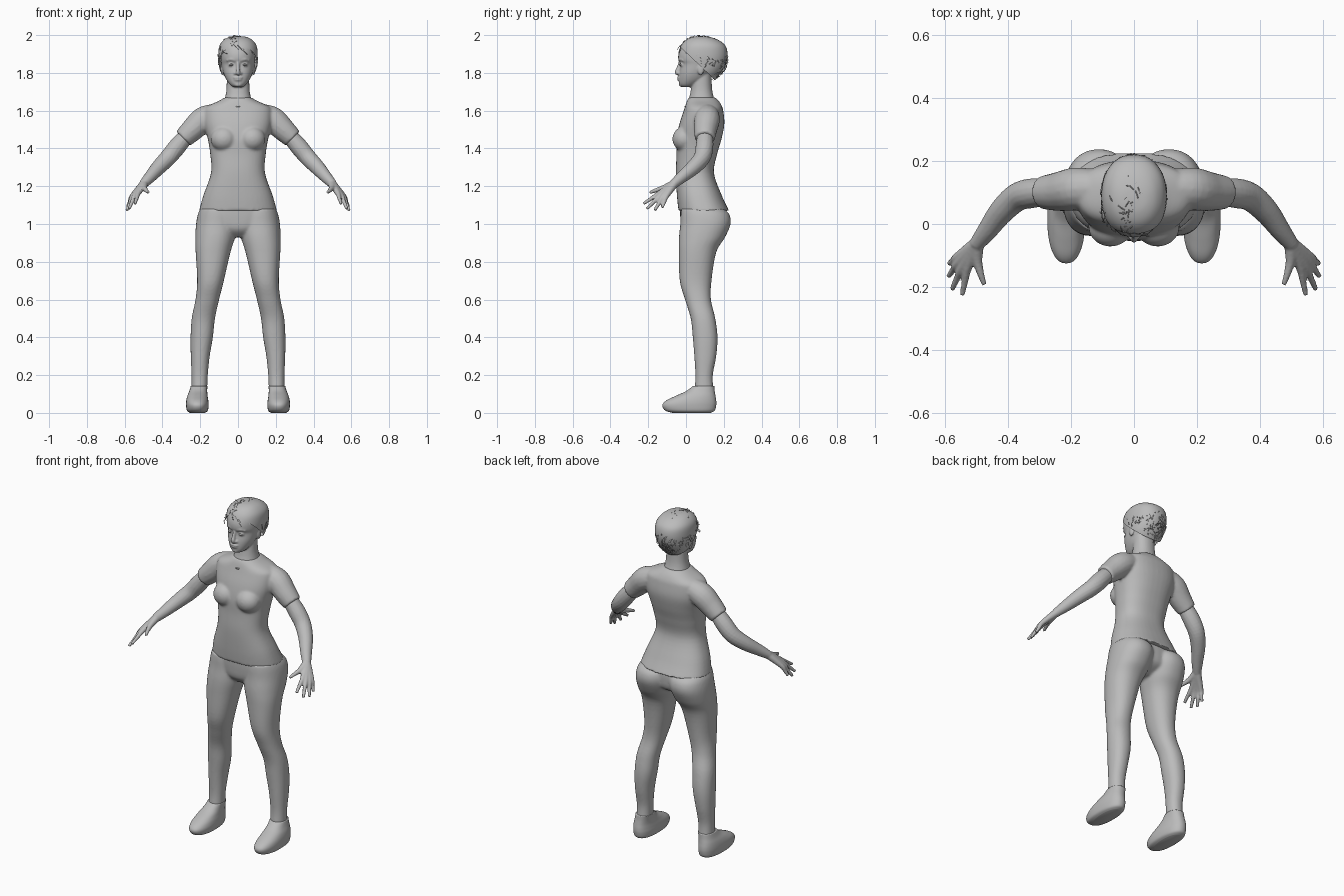
import bpy, bmesh, math, random
from mathutils import Vector, Matrix

cube = bpy.data.objects.get("Cube")
if cube:
    bpy.data.objects.remove(cube)

GREY = (0.5, 0.5, 0.5, 1)
mat = bpy.data.materials.new("plain_grey")
mat.use_nodes = True
mat.diffuse_color = GREY
mat.node_tree.nodes["Principled BSDF"].inputs["Base Color"].default_value = GREY


def refine(rows, steps=5):
    """Smooth curve through rows of numbers."""
    out = []
    for i in range(len(rows) - 1):
        a, b, c, d = (rows[min(max(i + k, 0), len(rows) - 1)] for k in (-1, 0, 1, 2))
        for s in range(steps):
            t = s / steps
            out.append([q + 0.5 * t * (r - p + t * (2*p - 5*q + 4*r - e + t * (3*(q - r) + e - p)))
                        for p, q, r, e in zip(a, b, c, d)])
    return out + [list(rows[-1])]


def skin(bm, rings):
    loops = [[bm.verts.new(p) for p in ring] for ring in rings]
    n = len(loops[0])
    for a, b in zip(loops, loops[1:]):
        for i in range(n):
            bm.faces.new((a[i], a[(i + 1) % n], b[(i + 1) % n], b[i]))
    bm.faces.new(loops[0][::-1])
    bm.faces.new(loops[-1])


def stack(bm, rows, side=1, power=2.2, n=40):
    """Loft of level rings, each given as z, x0, x1, y0, y1."""
    rings = []
    for z, x0, x1, y0, y1 in refine(rows):
        ring = []
        for i in range(n):
            a = math.tau * i / n
            c, s = math.cos(a), math.sin(a)
            u = math.copysign(abs(c) ** (2 / power), c)
            v = math.copysign(abs(s) ** (2 / power), s)
            ring.append((side * ((x0 + x1) + (x1 - x0) * u) / 2, ((y0 + y1) + (y1 - y0) * v) / 2, z))
        rings.append(ring)
    skin(bm, rings)


def tube(bm, rows, side=1, n=16):
    """Round limb along a path of x, y, z, radius."""
    pts = refine(rows)
    rings = []
    for i, (x, y, z, r) in enumerate(pts):
        a, b = pts[max(i - 1, 0)], pts[min(i + 1, len(pts) - 1)]
        d = Vector(b[:3]) - Vector(a[:3])
        q = d.to_track_quat('Z', 'Y')
        ring = []
        for k in range(n):
            t = math.tau * k / n
            p = Vector((x, y, z)) + q @ Vector((r * math.cos(t), r * math.sin(t), 0))
            ring.append((side * p.x, p.y, p.z))
        rings.append(ring)
    skin(bm, rings)


def ball(bm, centre, radii):
    m = Matrix.Translation(centre) @ Matrix.Diagonal((*radii, 1))
    bmesh.ops.create_uvsphere(bm, u_segments=24, v_segments=16, radius=1, matrix=m)


def finish(bm, name, voxel=0, smooth=4):
    bmesh.ops.recalc_face_normals(bm, faces=bm.faces)
    for f in bm.faces:
        f.smooth = True
    me = bpy.data.meshes.new(name)
    bm.to_mesh(me)
    bm.free()
    me.materials.append(mat)
    ob = bpy.data.objects.new(name, me)
    bpy.context.collection.objects.link(ob)
    if voxel:
        r = ob.modifiers.new("blend", 'REMESH')
        r.mode, r.voxel_size, r.use_smooth_shade = 'VOXEL', voxel, True
        s = ob.modifiers.new("soften", 'SMOOTH')
        s.factor, s.iterations = 0.5, smooth
    return ob


def sym(rows):
    return [(z, -w, w, y0, y1) for z, w, y0, y1 in rows]


# Shirt: torso, bust and short sleeves
bm = bmesh.new()
stack(bm, sym([(1.07, .206, -.04, .228), (1.15, .184, -.048, .19), (1.27, .143, -.054, .148),
               (1.37, .147, -.05, .165), (1.45, .16, -.05, .188), (1.53, .18, -.035, .203),
               (1.6, .18, -.012, .197), (1.625, .16, -.004, .19), (1.65, .105, .004, .175),
               (1.67, .07, .015, .155)]), power=2.4)
for s in (1, -1):
    ball(bm, (s * .075, -.008, 1.45), (.07, .064, .066))
    tube(bm, [(.1, .115, 1.585, .055), (.18, .112, 1.555, .068), (.24, .103, 1.5, .062),
              (.29, .1, 1.452, .053)], s)
finish(bm, "shirt", .007, 6)

# Trousers: hips and legs
bm = bmesh.new()
stack(bm, sym([(.93, .06, .02, .12), (.97, .15, -.02, .19), (1.03, .205, -.03, .205),
               (1.1, .192, -.032, .2)]))
for s in (1, -1):
    stack(bm, [(1.08, .02, .2, -.025, .2), (1.05, .005, .213, -.028, .23), (1.0, .003, .222, -.03, .236),
               (.93, .015, .226, -.037, .207), (.85, .04, .224, -.038, .16), (.7, .075, .216, -.033, .135),
               (.6, .1, .225, -.005, .132), (.5, .122, .245, .025, .155), (.4, .133, .251, .036, .167),
               (.3, .15, .25, .044, .16), (.2, .16, .246, .05, .142), (.125, .163, .246, .046, .145)], s)
finish(bm, "trousers", .007, 5)

# Shoes
for s, name in ((1, "left_shoe"), (-1, "right_shoe")):
    bm = bmesh.new()
    stack(bm, [(0, .175, .255, -.07, .13), (.012, .16, .27, -.11, .152), (.04, .155, .275, -.125, .16),
               (.065, .157, .274, -.105, .16), (.09, .161, .268, -.055, .156), (.115, .163, .258, .0, .152),
               (.142, .162, .25, .036, .15)], s, 2.3)
    finish(bm, name)

# Skin: head, neck, face, arms and hands
bm = bmesh.new()
stack(bm, sym([(1.725, .025, -.022, .03), (1.738, .042, -.035, .06), (1.765, .062, -.038, .105),
               (1.8, .077, -.036, .135), (1.845, .087, -.03, .175), (1.872, .091, -.041, .192),
               (1.91, .092, -.038, .2), (1.95, .085, -.018, .185), (1.978, .06, .015, .145),
               (1.988, .025, .05, .1)]))
stack(bm, sym([(1.62, .1, .03, .15), (1.65, .075, .014, .152), (1.69, .064, .022, .142),
               (1.73, .06, .028, .137), (1.8, .06, .035, .135)]))
tube(bm, [(0, -.03, 1.86, .008), (0, -.04, 1.83, .009), (0, -.048, 1.802, .012), (0, -.042, 1.792, .006)])
ball(bm, (0, -.036, 1.775), (.024, .011, .006))
ball(bm, (0, -.035, 1.763), (.021, .011, .006))
ball(bm, (0, -.024, 1.738), (.022, .014, .012))
for s in (1, -1):
    ball(bm, (s * .013, -.036, 1.797), (.009, .011, .008))
    ball(bm, (s * .036, -.017, 1.843), (.015, .016, .011))
    tube(bm, [(.014, -.034, 1.866, .006), (.036, -.03, 1.872, .007), (.06, -.014, 1.865, .005)], s)
    ball(bm, (s * .083, .078, 1.82), (.009, .018, .032))
    tube(bm, [(.26, .1, 1.482, .04), (.32, .098, 1.412, .047), (.37, .085, 1.352, .045),
              (.42, .04, 1.3, .04), (.465, -.02, 1.25, .032), (.5, -.065, 1.212, .024)], s)
    wrist = (.497, -.06, 1.215, .022)
    for knuckle, tip in (((.528, -.14, 1.163), (.545, -.225, 1.108)),
                         ((.545, -.136, 1.153), (.577, -.207, 1.08)),
                         ((.557, -.121, 1.147), (.588, -.166, 1.072)),
                         ((.56, -.104, 1.147), (.587, -.126, 1.088))):
        tube(bm, [wrist, (*knuckle, .014), (*[(a + b) / 2 for a, b in zip(knuckle, tip)], .0105), (*tip, .008)], s)
    tube(bm, [wrist, (.497, -.115, 1.192, .016), (.486, -.16, 1.178, .011), (.475, -.192, 1.166, .008)], s)
finish(bm, "head_arms_and_hands", .005, 2)

# Eyes
for s, name in ((1, "left_eye"), (-1, "right_eye")):
    bm = bmesh.new()
    ball(bm, (s * .036, -.024, 1.843), (.0115, .012, .0065))
    finish(bm, name)

# Collar tag
bm = bmesh.new()
bmesh.ops.create_cube(bm, size=1, matrix=Matrix.Translation((0, -.005, 1.622)) @ Matrix.Diagonal((.022, .008, .006, 1)))
finish(bm, "collar_tag")

# Hair cap, trimmed along a hairline that drops from brow to nape
bm = bmesh.new()
stack(bm, sym([(1.75, .07, -.03, .145), (1.8, .093, -.03, .185), (1.85, .101, -.04, .212), (1.9, .104, -.042, .22),
               (1.945, .098, -.027, .208), (1.975, .075, .0, .17), (1.99, .045, .035, .125),
               (1.994, .01, .07, .09)]))
cut = Vector((0, .95, 1)).normalized()
bmesh.ops.bisect_plane(bm, geom=bm.verts[:] + bm.edges[:] + bm.faces[:], plane_co=(0, 0, 1.908),
                       plane_no=cut, clear_inner=True)
finish(bm, "hair_cap")

# Loose strands, thicker over the right of the brow
random.seed(4)
cu = bpy.data.curves.new("hair_strands", 'CURVE')
cu.dimensions, cu.bevel_depth, cu.bevel_resolution = '3D', .0016, 0
centre, radii = Vector((0, .088, 1.873)), Vector((.104, .132, .121))
count = 0
while count < 260:
    d = Vector([random.gauss(0, 1) for _ in range(3)]).normalized()
    root = centre + d * radii
    if root.z < 1.915 - .95 * root.y or (d.x > .2 and random.random() < .5):
        continue
    flow = Vector((random.gauss(.2, .6), random.gauss(0, .5), random.gauss(-.3, .5)))
    sp = cu.splines.new('POLY')
    sp.points.add(3)
    quiff = .012 if d.x < 0 and d.y < -.2 else 0
    for k, p in enumerate(sp.points):
        v = (d + flow * .11 * k).normalized()
        q = centre + v * radii * (1 + .015 * k * random.random()) + v * quiff * random.random()
        q.z = min(q.z, 1.998)
        p.co = (*q, 1)
    count += 1
cu.materials.append(mat)
bpy.context.collection.objects.link(bpy.data.objects.new("hair_strands", cu))
